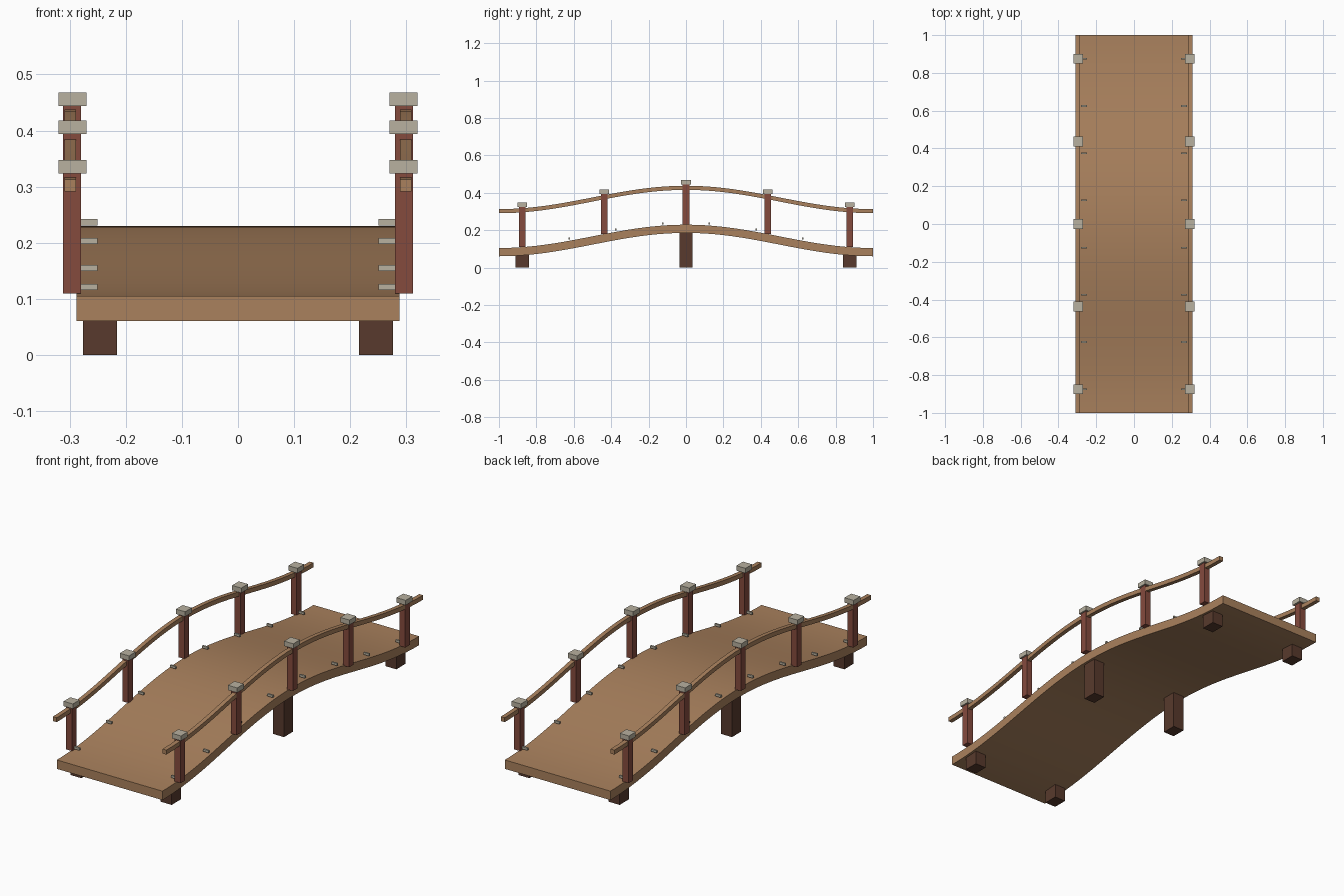
import bpy, bmesh, math

cube = bpy.data.objects.get("Cube")
if cube:
    bpy.data.objects.remove(cube, do_unlink=True)


def material(name, color):
    m = bpy.data.materials.new(name)
    m.use_nodes = True
    m.diffuse_color = (*color, 1)
    m.node_tree.nodes["Principled BSDF"].inputs["Base Color"].default_value = (*color, 1)
    return m


plank = material("plank brown", (0.40, 0.22, 0.11))
red_wood = material("red wood", (0.235, 0.07, 0.048))
dark_wood = material("dark wood", (0.098, 0.042, 0.026))
stone = material("pale stone", (0.48, 0.44, 0.35))

DECK_TOP, DECK_THICK, RISE = 0.105, 0.044, 0.125


def arch(y):
    """Height added by the bridge's curve at y."""
    return RISE * (1 + math.cos(math.pi * y)) / 2


def add_object(name, bm, mat):
    bmesh.ops.recalc_face_normals(bm, faces=bm.faces)
    mesh = bpy.data.meshes.new(name)
    bm.to_mesh(mesh)
    bm.free()
    mesh.materials.append(mat)
    ob = bpy.data.objects.new(name, mesh)
    bpy.context.collection.objects.link(ob)
    return ob


def box(name, x, y, z0, z1, width, depth, mat):
    bm = bmesh.new()
    bmesh.ops.create_cube(bm, size=1)
    bmesh.ops.scale(bm, vec=(width, depth, z1 - z0), verts=bm.verts)
    bmesh.ops.translate(bm, vec=(x, y, (z0 + z1) / 2), verts=bm.verts)
    return add_object(name, bm, mat)


def arched_beam(name, x, width, bottom, top, mat, segments=40):
    """Rectangular section swept along the bridge's curve."""
    bm = bmesh.new()
    rings = []
    for i in range(segments + 1):
        y = -1 + 2 * i / segments
        rings.append([bm.verts.new((x + sx * width / 2, y, z + arch(y)))
                      for sx, z in ((-1, bottom), (1, bottom), (1, top), (-1, top))])
    for a, b in zip(rings, rings[1:]):
        for k in range(4):
            n = (k + 1) % 4
            bm.faces.new((a[k], a[n], b[n], b[k]))
    bm.faces.new(rings[0])
    bm.faces.new(rings[-1])
    ob = add_object(name, bm, mat)
    bpy.ops.object.select_all(action='DESELECT')
    ob.select_set(True)
    bpy.context.view_layer.objects.active = ob
    bpy.ops.object.shade_smooth_by_angle(angle=math.radians(30))


# Walkway
arched_beam("deck", 0, 0.576, DECK_TOP - DECK_THICK, DECK_TOP, plank)

for side, s in (("left", 1), ("right", -1)):
    # Handrail
    arched_beam(side + "_handrail", s * 0.299, 0.021, 0.291, 0.313, plank)

    # Posts with caps
    for i in range(5):
        y = (i - 2) * 0.4375
        foot = DECK_TOP + arch(y)
        head = foot + 0.214
        box(f"{side}_post_{i + 1}", s * 0.296, y, foot, head, 0.032, 0.036, red_wood)
        box(f"{side}_post_cap_{i + 1}", s * 0.295, y, head, head + 0.024, 0.05, 0.052, stone)

    # Small pegs along the deck edge
    for i in range(8):
        y = -0.875 + i * 0.25
        z = DECK_TOP + arch(y) + 0.006
        box(f"{side}_peg_{i + 1}", s * 0.265, y, z, z + 0.011, 0.03, 0.009, stone)

    # Legs under the deck
    for place, y in (("front", -0.875), ("middle", 0), ("back", 0.875)):
        top = DECK_TOP - DECK_THICK / 2 + arch(y)
        box(f"{side}_{place}_leg", s * 0.246, y, 0, top, 0.06, 0.072, dark_wood)
